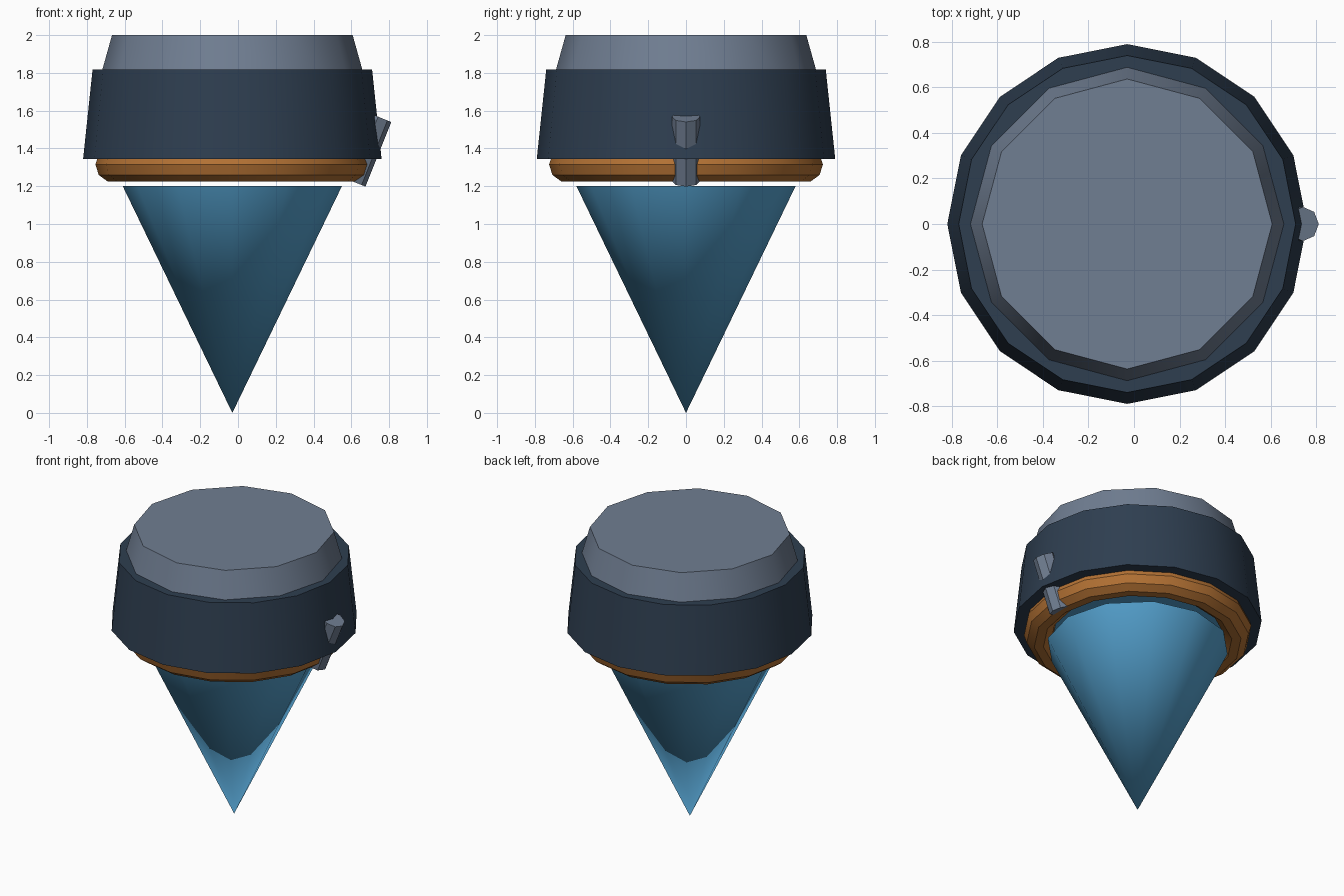
import bpy
import math
from mathutils import Vector

cube = bpy.data.objects.get("Cube")
if cube:
    bpy.data.objects.remove(cube, do_unlink=True)

AXIS_X = -0.03  # shared centre line of the turned parts


def material(name, rgb):
    """Flat colour from 8-bit sRGB values, stored as linear."""
    linear = [((c / 255 + 0.055) / 1.055) ** 2.4 for c in rgb] + [1]
    mat = bpy.data.materials.new(name)
    mat.use_nodes = True
    mat.diffuse_color = linear
    bsdf = mat.node_tree.nodes["Principled BSDF"]
    bsdf.inputs["Base Color"].default_value = linear
    bsdf.inputs["Roughness"].default_value = 0.6
    return mat


slate = material("slate_grey", (112, 126, 146))
navy = material("dark_navy", (46, 62, 80))
copper = material("copper", (180, 114, 52))
blue = material("sky_blue", (86, 164, 210))


def finish(name, mat):
    obj = bpy.context.object
    obj.name = name
    obj.data.materials.append(mat)
    bpy.ops.object.shade_smooth_by_angle(angle=math.radians(31))
    return obj


def frustum(name, mat, sides, z0, r0, z1, r1):
    """Tapered ring of sides with a corner on each axis."""
    bpy.ops.mesh.primitive_cone_add(
        vertices=sides, radius1=r0, radius2=r1, depth=z1 - z0,
        location=(AXIS_X, 0, (z0 + z1) / 2))
    return finish(name, mat)


# Pointed lower body, floating just under the collar
frustum("pointed_body", blue, 12, 0.0, 0.0, 1.2, 0.58)

# Inner plate seen through the collar's hole
frustum("inner_plate", blue, 12, 1.3, 0.56, 1.36, 0.56)

# Wide collar band and the cap that rises out of it
frustum("collar_band", navy, 16, 1.345, 0.79, 1.817, 0.74)
frustum("top_cap", slate, 12, 1.65, 0.735, 2.0, 0.637)

# Rounded ring under the band
bpy.ops.mesh.primitive_torus_add(
    major_segments=16, minor_segments=10, major_radius=0.63,
    minor_radius=0.095, location=(AXIS_X, 0, 1.315))
finish("lower_ring", copper)

# Slanted pin through the band on the left side
start, end = Vector((0.605, 0, 1.226)), Vector((0.742, 0, 1.568))
bpy.ops.mesh.primitive_cylinder_add(
    vertices=8, radius=0.075, depth=(end - start).length,
    location=(start + end) / 2,
    rotation=(0, math.atan2(end.x - start.x, end.z - start.z), 0))
finish("side_pin", slate)
